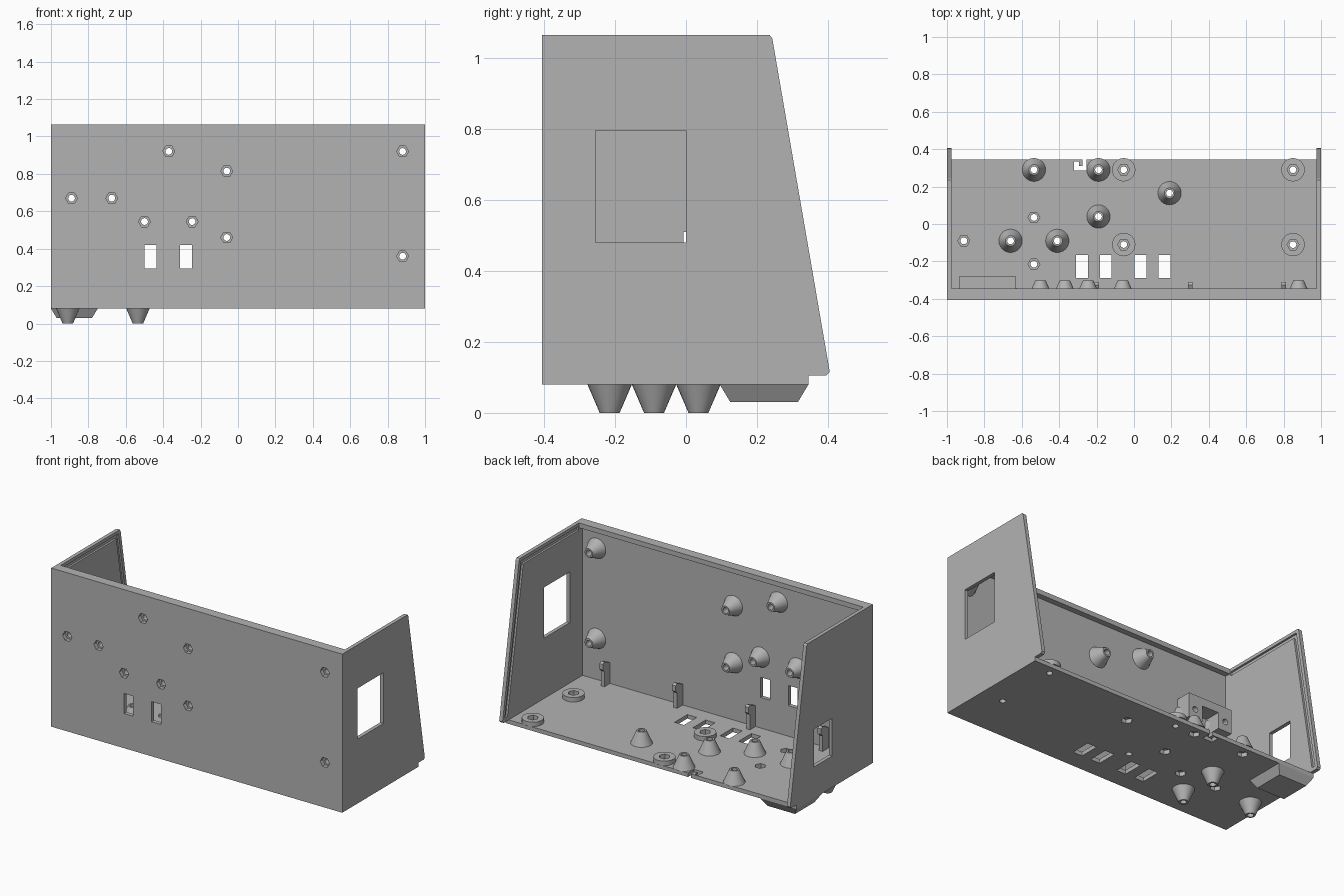
import bpy, bmesh
from math import cos, sin, pi, radians
from mathutils import Matrix, Vector

if "Cube" in bpy.data.objects:
    bpy.data.objects.remove(bpy.data.objects["Cube"], do_unlink=True)

grey = bpy.data.materials.new("plain_grey")
grey.use_nodes = True
colour = (0.45, 0.45, 0.45, 1)
grey.diffuse_color = colour
grey.node_tree.nodes["Principled BSDF"].inputs["Base Color"].default_value = colour


def finish(name, bm, smooth=False):
    bmesh.ops.recalc_face_normals(bm, faces=bm.faces)
    mesh = bpy.data.meshes.new(name)
    bm.to_mesh(mesh)
    bm.free()
    mesh.materials.append(grey)
    obj = bpy.data.objects.new(name, mesh)
    bpy.context.collection.objects.link(obj)
    if smooth:
        bpy.ops.object.select_all(action='DESELECT')
        obj.select_set(True)
        bpy.context.view_layer.objects.active = obj
        bpy.ops.object.shade_smooth_by_angle(angle=radians(35))
    return obj


def prism(bm, points, axis, a, b):
    """Extrude a 2D outline along an axis from a to b."""
    def place(p, d):
        v = list(p)
        v.insert("xyz".index(axis), d)
        return v
    low = [bm.verts.new(place(p, a)) for p in points]
    high = [bm.verts.new(place(p, b)) for p in points]
    bm.faces.new(low)
    bm.faces.new(high)
    n = len(points)
    for i in range(n):
        j = (i + 1) % n
        bm.faces.new((low[i], low[j], high[j], high[i]))


def rect(a0, a1, b0, b1):
    return [(a0, b0), (a1, b0), (a1, b1), (a0, b1)]


def disc(u, v, r, n):
    return [(u + r * cos(2 * pi * i / n), v + r * sin(2 * pi * i / n)) for i in range(n)]


def cut(obj, bm):
    cutter = finish("cutter", bm)
    mod = obj.modifiers.new("cut", 'BOOLEAN')
    mod.operation, mod.solver, mod.object = 'DIFFERENCE', 'EXACT', cutter
    bpy.context.view_layer.objects.active = obj
    bpy.ops.object.modifier_apply(modifier=mod.name)
    bpy.data.objects.remove(cutter, do_unlink=True)


def ring(name, profile, place, hex_bore=False, n=24):
    """Revolve a closed four point profile: outer pair first, bore pair last."""
    bm = bmesh.new()
    loops = []
    for k, (r, z) in enumerate(profile):
        loop = []
        for i in range(n):
            a = 2 * pi * i / n
            f = cos(pi / 6) / cos(a % (pi / 3) - pi / 6) if hex_bore and k > 1 else 1
            loop.append(bm.verts.new((r * f * cos(a), r * f * sin(a), z)))
        loops.append(loop)
    for k, p in enumerate(loops):
        q = loops[(k + 1) % len(loops)]
        for i in range(n):
            j = (i + 1) % n
            bm.faces.new((p[i], p[j], q[j], q[i]))
    bmesh.ops.transform(bm, matrix=place, verts=bm.verts)
    return finish(name, bm, True)


# Main dimensions
FRONT, INNER, BOTTOM, FLOOR, TOP, SIDE = -0.405, -0.38, 0.08, 0.105, 1.065, 0.977
HEX, HOLE = 0.032, 0.018

# Enclosure: side outline extruded across, then hollowed leaving a lip at the top
bm = bmesh.new()
prism(bm, [(FRONT, BOTTOM), (0.345, BOTTOM), (0.345, FLOOR), (0.395, FLOOR), (0.405, 0.115),
           (0.243, 1.055), (0.235, TOP), (FRONT, TOP)], "x", -1, 1)
shell = finish("enclosure", bm)
bm = bmesh.new()
prism(bm, [(INNER, FLOOR), (1, FLOOR), (1, 1.2), (-0.345, 1.2), (-0.345, 1.035),
           (INNER, 1.035)], "x", -SIDE, SIDE)
cut(shell, bm)

# Fixing positions
front_fixings = [(-0.37, 0.92), (-0.06, 0.815), (0.88, 0.92), (-0.89, 0.67), (-0.675, 0.67),
                 (-0.5, 0.545), (-0.245, 0.545), (-0.06, 0.46), (0.88, 0.36)]
floor_cones = [(-0.535, 0.29), (-0.19, 0.29), (0.19, 0.165), (-0.19, 0.04),
               (-0.66, -0.09), (-0.41, -0.09)]
feet = [(-0.91, -0.09), (-0.535, 0.035), (-0.535, -0.215)]
washers = [(x, y) for x in (-0.055, 0.85) for y in (-0.11, 0.29)]

# Openings: windows, slots, nut pockets, catch slot and panel grooves
bm = bmesh.new()
prism(bm, rect(-0.255, 0, 0.48, 0.795), "x", 0.9, 1.1)
prism(bm, rect(-0.007, 0.17, 0.275, 0.51), "x", -1.1, -0.9)
for x in (-0.5, -0.31):
    prism(bm, rect(x, x + 0.063, 0.295, 0.42), "y", -0.5, -0.36)
for x in (-0.31, -0.183, 0.004, 0.13):
    prism(bm, rect(x, x + 0.064, -0.29, -0.165), "z", 0, 0.12)
for x, z in front_fixings:
    prism(bm, disc(x, z, HEX, 6), "y", -0.5, -0.37)
for x, y in floor_cones + feet:
    prism(bm, disc(x, y, HEX, 6), "z", 0, 0.12)
for x, y in washers:
    prism(bm, disc(x, y, HOLE, 16), "z", 0, 0.12)
prism(bm, [(-0.32, 0.285), (-0.255, 0.285), (-0.255, 0.4), (-0.275, 0.4), (-0.275, 0.31),
           (-0.295, 0.31), (-0.295, 0.335), (-0.32, 0.335)], "z", 0, 0.12)
groove = [(-0.34, 1.02), (0.202, 1.02), (0.357, 0.13), (0.382, 0.13), (0.222, 1.045), (-0.34, 1.045)]
for s in (-1, 1):
    prism(bm, groove, "x", s * 0.96, s * 0.989)
cut(shell, bm)

# Conical bosses on the front wall and floor, feet below, washers on the floor
cone = [(0.0625, 0), (0.028, 0.078), (HOLE, 0.078), (HOLE, 0)]
for x, z in front_fixings:
    ring("front_boss", cone, Matrix.Translation((x, INNER, z)) @ Matrix.Rotation(-pi / 2, 4, 'X'))
for x, y in floor_cones:
    ring("floor_boss", cone, Matrix.Translation((x, y, FLOOR)))
for x, y in feet:
    ring("foot", cone, Matrix.Translation((x, y, BOTTOM)) @ Matrix.Rotation(pi, 4, 'X')
         @ Matrix.Scale(BOTTOM / 0.078, 4, Vector((0, 0, 1))))
for x, y in washers:
    ring("washer", [(0.0625, 0), (0.0625, 0.028), (HEX, 0.028), (HEX, 0)],
         Matrix.Translation((x, y, FLOOR)), True)

# Ribs between floor and front wall
for x in (-0.7, -0.2, 0.3, 0.8):
    bm = bmesh.new()
    prism(bm, [(INNER, FLOOR), (-0.325, FLOOR), (-0.325, 0.2), (-0.31, 0.215), (-0.31, 0.25),
               (-0.325, 0.26), (INNER, 0.235)], "x", x - 0.012, x + 0.012)
    finish("rib", bm)

# Bracket on the front wall: two drilled ears joined by a bar
bm = bmesh.new()
prism(bm, [(-0.935, 0.61), (-0.84, 0.61), (-0.84, 0.71), (-0.725, 0.71), (-0.725, 0.61),
           (-0.63, 0.61), (-0.63, 0.76), (-0.935, 0.76)], "y", INNER, -0.28)
bracket = finish("bracket", bm)
bm = bmesh.new()
for x, z in front_fixings[3:5]:
    prism(bm, disc(x, z, HOLE, 16), "y", -0.5, -0.2)
cut(bracket, bm)

# Tapered block under the floor corner
bm = bmesh.new()
low = [bm.verts.new((x, y, 0.03)) for x, y in rect(-0.97, -0.78, 0.125, 0.315)]
high = [bm.verts.new((x, y, BOTTOM)) for x, y in rect(-1, -0.75, 0.095, 0.345)]
bm.faces.new(low)
bm.faces.new(high)
for i in range(4):
    j = (i + 1) % 4
    bm.faces.new((low[i], low[j], high[j], high[i]))
finish("under_block", bm)
